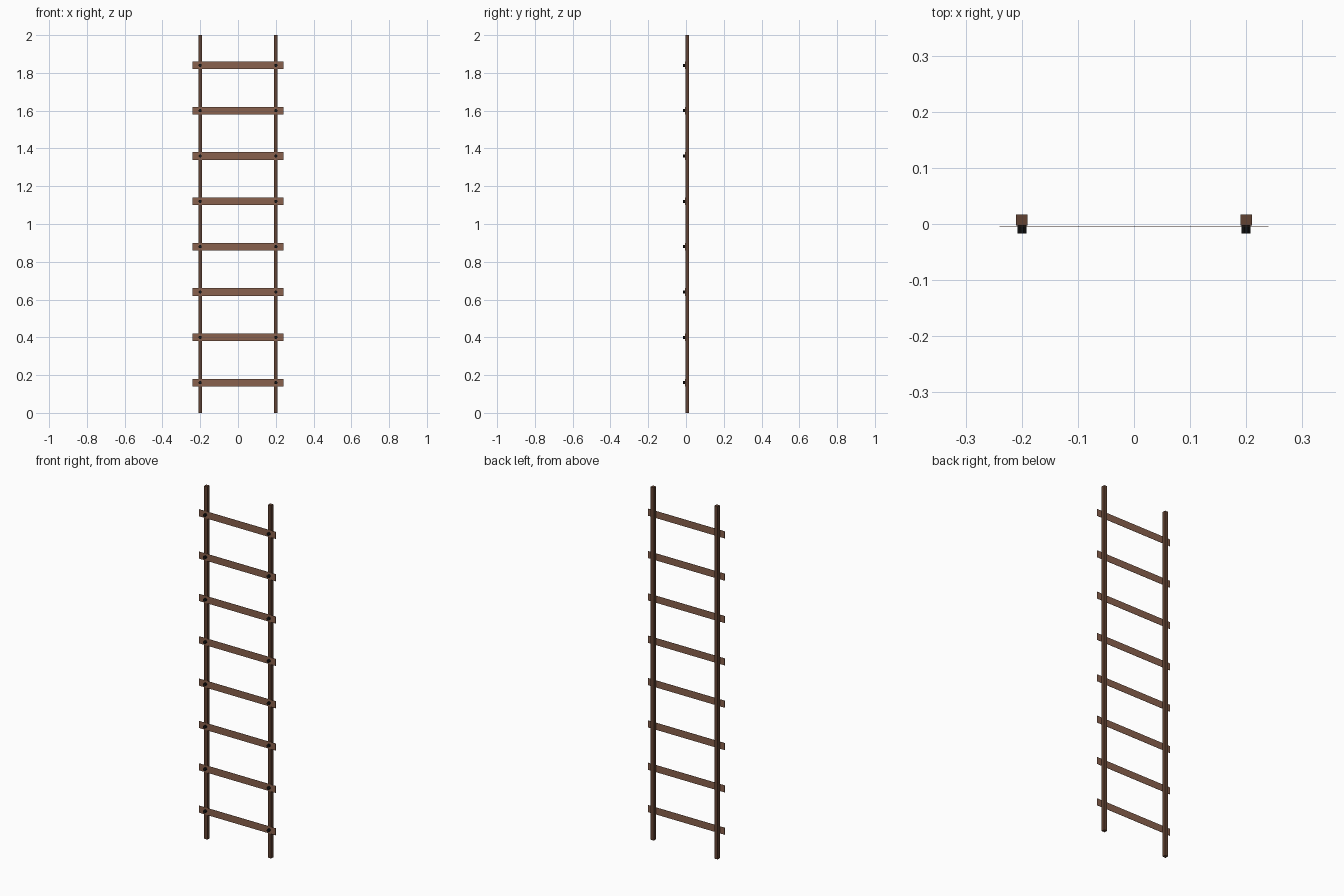
import bpy, math

if "Cube" in bpy.data.objects:
    bpy.data.objects.remove(bpy.data.objects["Cube"])


def material(name, color):
    m = bpy.data.materials.new(name)
    m.diffuse_color = (*color, 1)
    m.use_nodes = True
    m.node_tree.nodes["Principled BSDF"].inputs["Base Color"].default_value = m.diffuse_color
    return m


wood_dark = material("dark_wood", (0.12, 0.055, 0.032))
wood_light = material("light_wood", (0.25, 0.12, 0.075))
iron = material("iron", (0.006, 0.006, 0.006))


def box(name, center, size, mat):
    bpy.ops.mesh.primitive_cube_add(size=1, location=center)
    o = bpy.context.object
    o.name = name
    o.scale = size
    o.data.materials.append(mat)
    return o


def bolt(name, x, z):
    bpy.ops.mesh.primitive_cylinder_add(
        vertices=8, radius=0.0087, depth=0.015, location=(x, -0.0095, z),
        rotation=(math.pi / 2, 0, 0))
    o = bpy.context.object
    o.name = name
    o.rotation_euler.rotate_axis("Z", math.pi / 8)
    o.data.materials.append(iron)


# Two upright square rails
for side, x in (("left", -0.2), ("right", 0.2)):
    box(f"{side}_rail", (x, 0.007, 1), (0.02, 0.02, 2), wood_dark)

# Thin slat rungs, each fixed by a bolt at both rails
for i in range(8):
    z = 0.16 + 0.24 * i
    box(f"rung_{i + 1}", (0, -0.0042, z), (0.48, 0.0012, 0.04), wood_light)
    for side, x in (("left", -0.2), ("right", 0.2)):
        bolt(f"{side}_bolt_{i + 1}", x, z)
